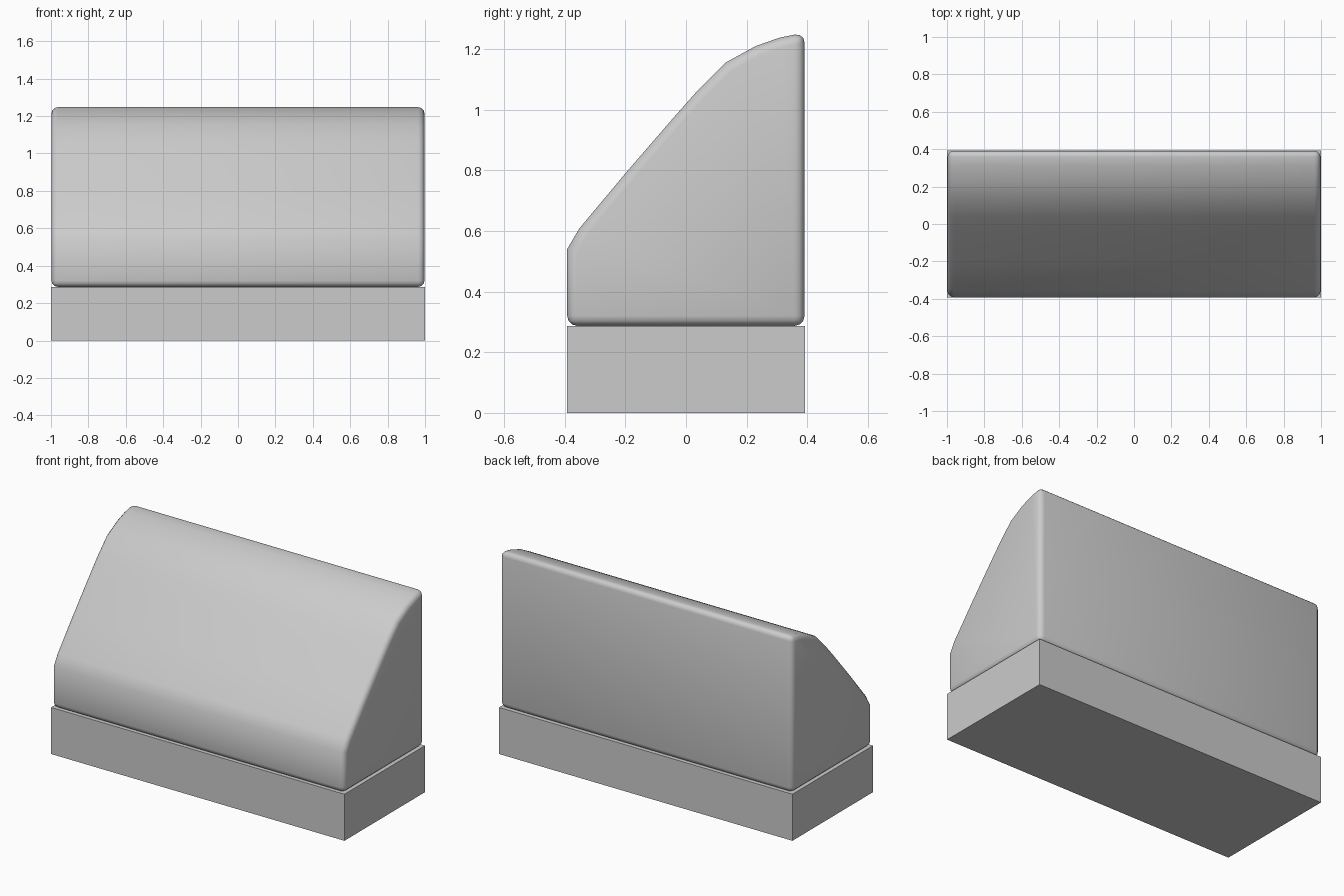
import bpy, bmesh

if "Cube" in bpy.data.objects:
    bpy.data.objects.remove(bpy.data.objects["Cube"])


def extrude_profile(name, points, half_width):
    """Extrude a closed (y, z) outline along x."""
    bm = bmesh.new()
    face = bm.faces.new([bm.verts.new((-half_width, y, z)) for y, z in points])
    out = bmesh.ops.extrude_face_region(bm, geom=[face])
    verts = [g for g in out["geom"] if isinstance(g, bmesh.types.BMVert)]
    bmesh.ops.translate(bm, verts=verts, vec=(2 * half_width, 0, 0))
    bmesh.ops.recalc_face_normals(bm, faces=bm.faces)
    mesh = bpy.data.meshes.new(name)
    bm.to_mesh(mesh)
    bm.free()
    obj = bpy.data.objects.new(name, mesh)
    bpy.context.collection.objects.link(obj)
    return obj


# Plain rectangular plinth
extrude_profile("base_block",
                [(-0.392, 0), (0.392, 0), (0.392, 0.287), (-0.392, 0.287)], 1.0)

# Sloped upper body with rounded edges
body = extrude_profile("sloped_body", [
    (-0.392, 0.287), (0.391, 0.287), (0.391, 1.254), (0.31, 1.238),
    (0.23, 1.21), (0.13, 1.155), (0.04, 1.065), (-0.04, 0.975),
    (-0.20, 0.79), (-0.352, 0.608), (-0.392, 0.54)], 0.997)
bevel = body.modifiers.new("rounded_edges", "BEVEL")
bevel.width = 0.033
bevel.segments = 3
bevel.limit_method = "ANGLE"
bevel.angle_limit = 1.0

bpy.context.view_layer.objects.active = body
body.select_set(True)
bpy.ops.object.modifier_apply(modifier=bevel.name)
bpy.ops.object.shade_smooth_by_angle(angle=0.7)
